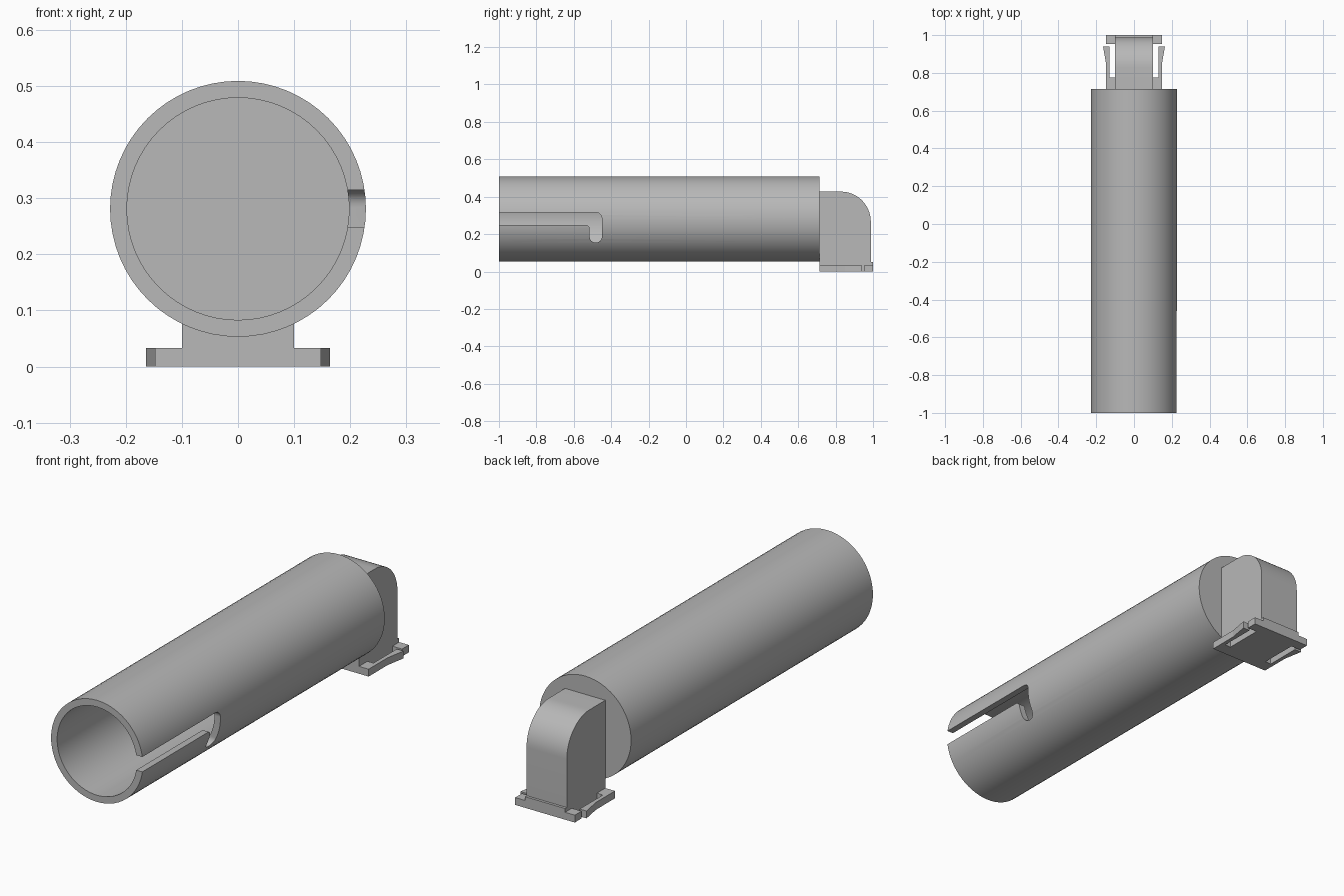
import bpy, bmesh, math
from mathutils import Matrix, Vector

if "Cube" in bpy.data.objects:
    bpy.data.objects.remove(bpy.data.objects["Cube"], do_unlink=True)

grey = bpy.data.materials.new("plain grey")
grey.use_nodes = True
colour = (0.48, 0.48, 0.48, 1)
grey.diffuse_color = colour
grey.node_tree.nodes["Principled BSDF"].inputs["Base Color"].default_value = colour


def finish(name, bm):
    """Turn a bmesh into a grey object with outward normals."""
    bmesh.ops.recalc_face_normals(bm, faces=bm.faces)
    mesh = bpy.data.meshes.new(name)
    bm.to_mesh(mesh)
    bm.free()
    mesh.materials.append(grey)
    obj = bpy.data.objects.new(name, mesh)
    bpy.context.scene.collection.objects.link(obj)
    return obj


def smooth(obj):
    for p in obj.data.polygons:
        p.use_smooth = True
    obj.data.set_sharp_from_angle(angle=math.radians(30))


def rounded(corners, steps=8):
    """Round each (a, b, radius) right-angled corner of an outline."""
    out = []
    for i, (a, b, r) in enumerate(corners):
        p = Vector((a, b))
        if r == 0:
            out.append(p)
            continue
        u = (Vector(corners[i - 1][:2]) - p).normalized()
        v = (Vector(corners[(i + 1) % len(corners)][:2]) - p).normalized()
        for k in range(steps + 1):
            t = math.pi / 2 * k / steps
            out.append(p + u * r * (1 - math.sin(t)) + v * r * (1 - math.cos(t)))
    return out


def prism(name, outline, axis, lo, hi):
    """Extrude an outline along x (points are y, z) or z (points are x, y)."""
    bm = bmesh.new()
    place = (lambda a, b: (lo, a, b)) if axis == "x" else (lambda a, b: (a, b, lo))
    face = bm.faces.new([bm.verts.new(place(a, b)) for a, b in outline])
    geom = bmesh.ops.extrude_face_region(bm, geom=[face])["geom"]
    step = (hi - lo, 0, 0) if axis == "x" else (0, 0, hi - lo)
    bmesh.ops.translate(bm, vec=step, verts=[g for g in geom if isinstance(g, bmesh.types.BMVert)])
    return finish(name, bm)


# Hollow tube, open at the front and closed at the back
centre_z, outer, inner, back = 0.281, 0.228, 0.198, 0.715
bm = bmesh.new()
sides = 64
rings = []
for radius, y in ((outer, back), (outer, -1), (inner, -1), (inner, back - 0.03)):
    rings.append([bm.verts.new((radius * math.cos(2 * math.pi * k / sides), y,
                                centre_z + radius * math.sin(2 * math.pi * k / sides)))
                  for k in range(sides)])
for r0, r1 in zip(rings, rings[1:]):
    for k in range(sides):
        n = (k + 1) % sides
        bm.faces.new((r0[k], r0[n], r1[n], r1[k]))
bm.faces.new(rings[0])
bm.faces.new(rings[-1])
tube = finish("tube", bm)

# Hooked locking slot through the left wall
slot = rounded([(-1.1, 0.315, 0), (-0.45, 0.315, 0.03), (-0.45, 0.155, 0.03),
                (-0.515, 0.155, 0.03), (-0.515, 0.248, 0.02), (-1.1, 0.248, 0)])
cutter = prism("slot_cutter", slot, "x", 0.1, 0.4)
cutter.hide_render = True
cut = tube.modifiers.new("slot", "BOOLEAN")
cut.operation = "DIFFERENCE"
cut.solver = "EXACT"
cut.object = cutter
bpy.context.view_layer.update()
baked = bpy.data.meshes.new_from_object(tube.evaluated_get(bpy.context.evaluated_depsgraph_get()))
tube.modifiers.clear()
tube.data = baked
bpy.data.objects.remove(cutter, do_unlink=True)
smooth(tube)

# Mounting block with a rounded upper back edge
block = prism("mounting_block", rounded([(back, 0.033, 0), (back, 0.427, 0),
              (0.988, 0.427, 0.16), (0.988, 0.033, 0)], 16), "x", -0.1, 0.1)
smooth(block)

# Base plate with a flared spring clip on each side
half = [(0.148, back), (0.148, 0.85), (0.164, 0.94), (0.13, 0.94), (0.13, 0.775),
        (0.1, 0.775), (0.1, 0.952), (0.148, 0.952), (0.148, 1.0)]
prism("clip_base", half + [(-x, y) for x, y in reversed(half)], "z", 0, 0.033)

# Low lip behind the block
prism("back_lip", [(0.985, 0.033), (1.0, 0.033), (1.0, 0.05), (0.985, 0.05)], "x", -0.1, 0.1)
